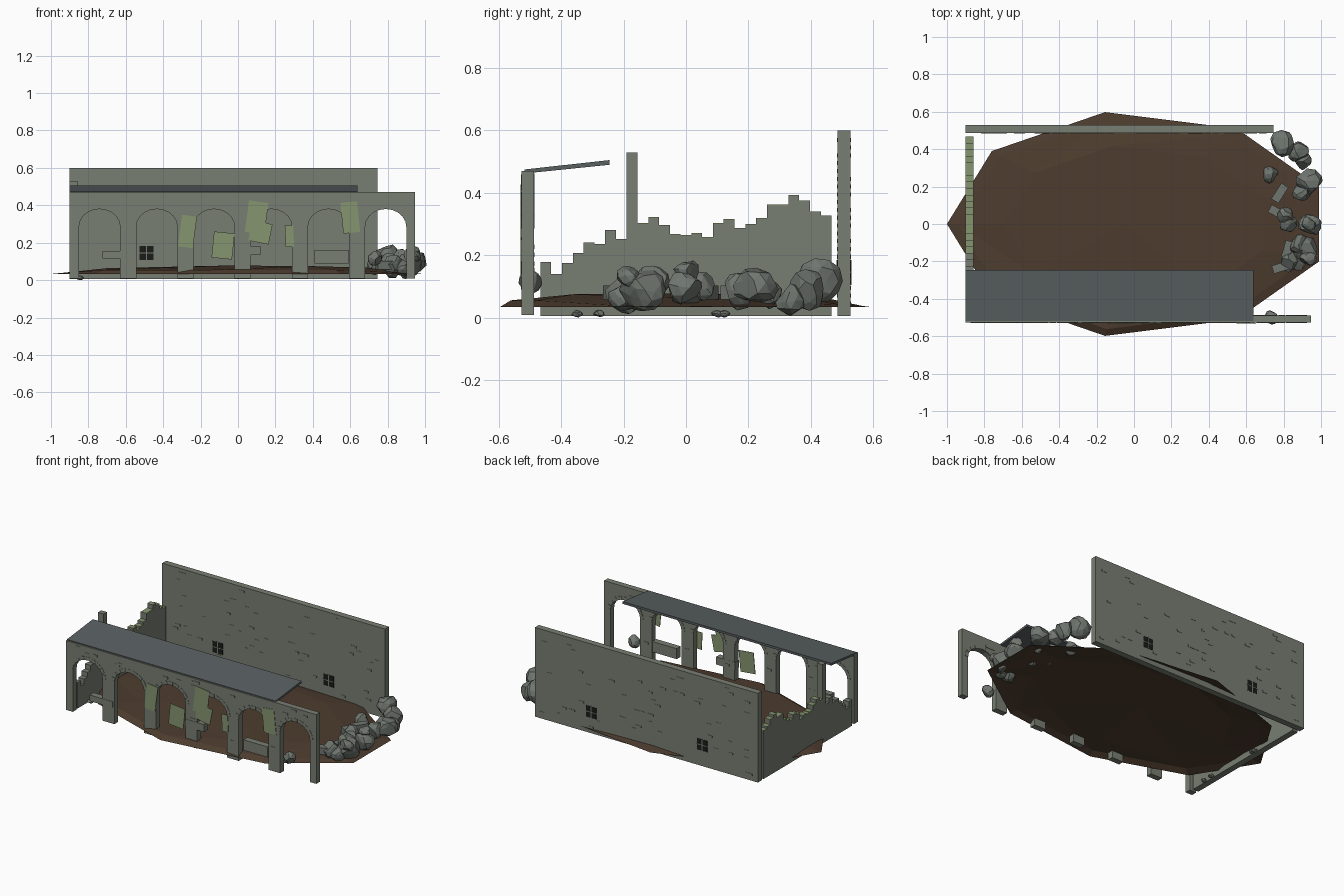
import bpy, bmesh, math, random
from mathutils import Matrix, Vector

if "Cube" in bpy.data.objects:
    bpy.data.objects.remove(bpy.data.objects["Cube"])
random.seed(7)

def mat(name, c):
    m = bpy.data.materials.new(name)
    m.diffuse_color = (*c, 1)
    m.use_nodes = True
    m.node_tree.nodes["Principled BSDF"].inputs["Base Color"].default_value = m.diffuse_color
    return m

STONE = mat("stone", (0.19, 0.21, 0.17))
ROCK = mat("rock", (0.16, 0.18, 0.16))
EARTH = mat("earth", (0.075, 0.045, 0.028))
SLATE = mat("slate", (0.10, 0.115, 0.12))
VINE = mat("vine", (0.24, 0.30, 0.16))
DARK = mat("dark", (0.01, 0.012, 0.01))

def finish(name, bm, m, recalc=True):
    if recalc:
        bmesh.ops.recalc_face_normals(bm, faces=bm.faces)
    me = bpy.data.meshes.new(name)
    bm.to_mesh(me)
    bm.free()
    me.materials.append(m)
    ob = bpy.data.objects.new(name, me)
    bpy.context.collection.objects.link(ob)
    return ob

def box(bm, c, s, rot=0, axis='Y'):
    M = Matrix.Translation(c) @ Matrix.Rotation(rot, 4, axis) @ Matrix.Diagonal((*s, 1))
    bmesh.ops.create_cube(bm, size=1, matrix=M)

def prism(name, pts, offset, m):
    bm = bmesh.new()
    f = bm.faces.new([bm.verts.new(p) for p in pts])
    r = bmesh.ops.extrude_face_region(bm, geom=[f])
    bmesh.ops.translate(bm, vec=offset, verts=[v for v in r['geom'] if isinstance(v, bmesh.types.BMVert)])
    return finish(name, bm, m)

# front arcade wall with six arches open at the floor
centers = [-0.74 + 0.306 * i for i in range(6)]
R, RZ, SPRING, N = 0.11, 0.095, 0.285, 10
F0, F1 = -0.527, -0.488
pts = [(-0.9, F0, 0.47), (-0.9, F0, 0.008)]
for c in centers:
    pts.append((c - R, F0, 0.008))
    for i in range(N + 1):
        a = math.pi * (1 - i / N)
        pts.append((c + R * math.cos(a), F0, SPRING + RZ * math.sin(a)))
    pts.append((c + R, F0, 0.008))
pts += [(0.947, F0, 0.008), (0.947, F0, 0.47)]
prism("arcade_wall", pts, (0, F1 - F0, 0), STONE)

# arch stones around each opening
bm = bmesh.new()
for c in centers:
    for i in range(9):
        a = math.pi * (i + 0.5) / 9
        p = (c + (R + .012) * math.cos(a), (F0 + F1) / 2, SPRING + (RZ + .012) * math.sin(a))
        if -0.9 < p[0] < 0.945:
            box(bm, p, (0.022, F1 - F0 + 0.004, 0.033), -a)
finish("arch_stones", bm, STONE)

# low stone slabs across the arcade
bm = bmesh.new()
for x, z, w, h in ((-0.64, .135, .17, .04), (0.05, .158, .14, .05), (0.5, .125, .18, .07)):
    box(bm, (x, -0.508, z), (w, 0.042, h))
finish("arcade_slabs", bm, STONE)

# slanted roof strip
prism("roof", [(-0.9, -0.518, 0.462), (-0.9, -0.245, 0.49), (-0.9, -0.245, 0.505), (-0.9, -0.518, 0.475)],
      (1.54, 0, 0), SLATE)

# rear wall
bm = bmesh.new()
box(bm, (-0.0775, 0.507, 0.3025), (1.645, 0.042, 0.595))
finish("rear_wall", bm, STONE)

# windows with mullions, seen from both sides of the rear wall
panes, bars = bmesh.new(), bmesh.new()
for x in (-0.49, 0.33):
    for i in (-1, 1):
        for j in (-1, 1):
            box(panes, (x + i * .0195, .507, .145 + j * .0195), (.036, .045, .036))
    box(bars, (x, .507, .145), (.005, .047, .08))
    box(bars, (x, .507, .145), (.08, .047, .005))
finish("window_panes", panes, DARK)
finish("window_bars", bars, STONE)

# bricks standing slightly out of the walls
bm = bmesh.new()
for y in (0.487, 0.527):
    for i in range(50):
        row = random.randint(1, 22)
        box(bm, (random.uniform(-0.86, 0.71), y, row * 0.025 + .02), (random.uniform(.025, .045), .006, .013))
for y in (F0, F1):
    for i in range(14):
        box(bm, (random.uniform(-0.86, 0.91), y, random.uniform(.405, .455)), (.035, .005, .014))
    for c in centers[:-1]:
        box(bm, (c + .153 + random.uniform(-.015, .015), y, random.uniform(.08, .26)), (.035, .005, .014))
finish("loose_bricks", bm, STONE)

# broken left wall with stepped top
heights = [.178, .14, .175, .207, .24, .236, .28, .252, .53, .30, .32, .295, .265, .262, .268, .255, .30,
           .313, .285, .298, .316, .36, .36, .39, .373, .338, .325]
W = 0.934 / len(heights)
pts = [(-0.9, -0.467, 0.005)]
for i, h in enumerate(heights):
    pts += [(-0.9, -0.467 + i * W, h), (-0.9, -0.467 + (i + 1) * W, h)]
pts.append((-0.9, 0.467, 0.005))
prism("broken_wall", pts, (0.042, 0, 0), STONE)

# moss on the broken wall
bm = bmesh.new()
for i, h in enumerate(heights):
    if i > 8:
        box(bm, (-0.879, -0.467 + (i + .5) * W, h + .001), (.042, W, .003))
finish("wall_moss", bm, VINE)

# nine-sided earth mound, an open low dome
half = [(0.99, .20), (0.55, .51), (-0.155, .598), (-0.76, .39)]
rim = half + [(-1, 0)] + [(x, -y) for x, y in reversed(half)]
bm = bmesh.new()
low = [bm.verts.new((x, y, 0.033)) for x, y in rim]
edge = [bm.verts.new((x * .94, y * .94, .055 if y < -.3 else random.uniform(.036, .046))) for x, y in rim]
mid = [bm.verts.new((x * .7, y * .7, random.uniform(.06, .075))) for x, y in rim]
top = bm.verts.new((-0.05, 0, 0.078))
for i in range(9):
    j = (i + 1) % 9
    bm.faces.new((low[i], low[j], edge[j], edge[i]))
    bm.faces.new((edge[i], edge[j], mid[j]))
    bm.faces.new((edge[i], mid[j], mid[i]))
    bm.faces.new((mid[i], mid[j], top))
finish("earth_mound", bm, EARTH, False)

# fallen boulders on the open end, plus pebbles at the broken wall
def rock(bm, p, s):
    r = bmesh.ops.create_icosphere(bm, subdivisions=2, radius=1)
    rot = Matrix.Rotation(random.uniform(0, 6), 3, Vector((random.random(), random.random(), 1)))
    # chip random flats off the ball so it reads as broken stone
    cuts = [(Vector([random.gauss(0, 1) for _ in range(3)]).normalized(), random.uniform(.65, .85)) for _ in range(9)]
    for v in r['verts']:
        q = v.co * 1.05
        for n, d in cuts:
            q -= n * max(0, q.dot(n) - d)
        q = rot @ q
        v.co = Vector(p) + Vector((q.x * s[0], q.y * s[1], q.z * s[2]))

bm = bmesh.new()
for x, y, z, r in ((.79, .43, .125, .07), (.88, .39, .09, .065), (.90, .335, .055, .05), (.73, .265, .07, .048),
                   (.935, .22, .10, .075), (.90, .17, .085, .055), (.81, .05, .10, .05), (.94, -.005, .10, .062),
                   (.93, 0, .15, .042), (.82, 0, .08, .052), (.88, -.11, .11, .058), (.925, -.14, .09, .072),
                   (.93, -.18, .13, .045), (.83, -.2, .075, .062), (.88, -.2, .07, .05), (.73, -.5, .12, .04)):
    rock(bm, (x, y, z), (r, r, r * random.uniform(.9, 1.1)))
for y in (-.35, -.28, .1, .125):
    rock(bm, (-.845, y, .012), (.02, .018, .012))
finish("boulders", bm, ROCK)

# fallen blocks between the boulders
bm = bmesh.new()
for x, y, a in ((.78, .165, 1.0), (.77, .06, -.5), (.82, -.14, 1.3), (.79, -.23, .3)):
    box(bm, (x, y, .08), (.1, .045, .045), a, 'Z')
finish("fallen_blocks", bm, ROCK)

# hanging vine sheets
bm = bmesh.new()
for x, z, w, h, a in ((-.27, .26, .08, .17, .13), (-.08, .185, .11, .14, .1), (.10, .335, .105, .17, .13),
                      (.12, .255, .11, .11, .2), (.275, .235, .045, .115, -.05), (.6, .335, .09, .165, -.1)):
    box(bm, (x, -0.53, z), (w, .003, h), a)
finish("vines", bm, VINE)
